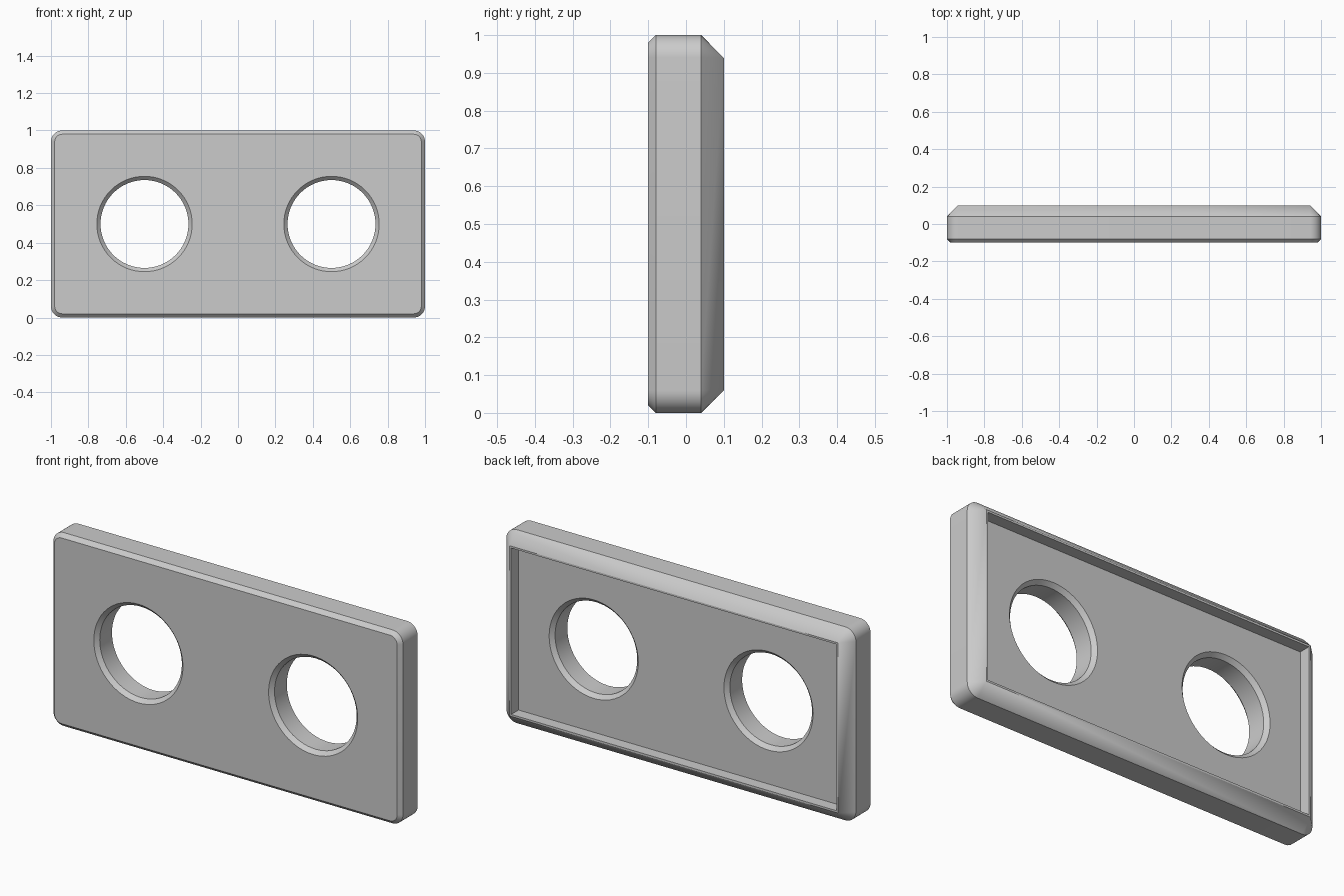
import bpy, bmesh, math

if "Cube" in bpy.data.objects:
    bpy.data.objects.remove(bpy.data.objects["Cube"])

grey = bpy.data.materials.new("plain grey")
grey.use_nodes = True
grey.diffuse_color = (0.6, 0.6, 0.6, 1)
grey.node_tree.nodes["Principled BSDF"].inputs["Base Color"].default_value = (0.6, 0.6, 0.6, 1)

WIDTH, HEIGHT, RADIUS = 2.0, 1.0, 0.06
CORNER_STEPS = 10


def rounded_outline(bm, inset, y):
    """Rounded rectangle whose corner radius shrinks with the inset."""
    r = max(RADIUS - inset, 0)
    cx, cz = WIDTH / 2 - inset - r, HEIGHT / 2 - inset - r
    loop = []
    for corner, (sx, sz) in enumerate([(1, 1), (-1, 1), (-1, -1), (1, -1)]):
        for i in range(CORNER_STEPS + 1):
            a = (corner + i / CORNER_STEPS) * math.pi / 2
            loop.append(bm.verts.new((sx * cx + r * math.cos(a), y,
                                      HEIGHT / 2 + sz * cz + r * math.sin(a))))
    return loop


def circle(bm, x, radius, y, count=64):
    return [bm.verts.new((x + radius * math.cos(math.tau * i / count), y,
                          HEIGHT / 2 + radius * math.sin(math.tau * i / count)))
            for i in range(count)]


def skin(bm, loops):
    """Join the loops with bands and cap both ends."""
    for a, b in zip(loops, loops[1:]):
        n = len(a)
        for i in range(n):
            j = (i + 1) % n
            bm.faces.new((a[i], a[j], b[j], b[i]))
    bm.faces.new(loops[0])
    bm.faces.new(loops[-1])
    bmesh.ops.remove_doubles(bm, verts=bm.verts, dist=1e-5)
    bmesh.ops.recalc_face_normals(bm, faces=bm.faces)


def make_object(name, bm):
    mesh = bpy.data.meshes.new(name)
    bm.to_mesh(mesh)
    bm.free()
    obj = bpy.data.objects.new(name, mesh)
    bpy.context.collection.objects.link(obj)
    mesh.materials.append(grey)
    return obj


# Plate: front chamfer, side, back chamfer, thin rim and recessed back
bm = bmesh.new()
sections = [(0.02, -0.1), (0, -0.08), (0, 0.04), (0.06, 0.1), (0.07, 0.1), (0.07, 0.04)]
skin(bm, [rounded_outline(bm, inset, y) for inset, y in sections])
plate = make_object("plate", bm)

# Two round holes, chamfered on both faces
cutters = []
for side, x in (("left", 0.5), ("right", -0.5)):
    bm = bmesh.new()
    profile = [(0.275, -0.12), (0.235, -0.08), (0.235, 0.02), (0.275, 0.06)]
    skin(bm, [circle(bm, x, r, y) for r, y in profile])
    cutter = make_object(side + "_hole_cutter", bm)
    cutter.hide_render = True
    cutters.append(cutter)
    cut = plate.modifiers.new(side + " hole", "BOOLEAN")
    cut.operation = "DIFFERENCE"
    cut.solver = "EXACT"
    cut.object = cutter

# Apply the cuts, then smooth the round surfaces
bpy.ops.object.select_all(action="DESELECT")
plate.select_set(True)
bpy.context.view_layer.objects.active = plate
for name in [m.name for m in plate.modifiers]:
    bpy.ops.object.modifier_apply(modifier=name)
for cutter in cutters:
    bpy.data.objects.remove(cutter)
bpy.ops.object.shade_smooth_by_angle(angle=math.radians(30))
